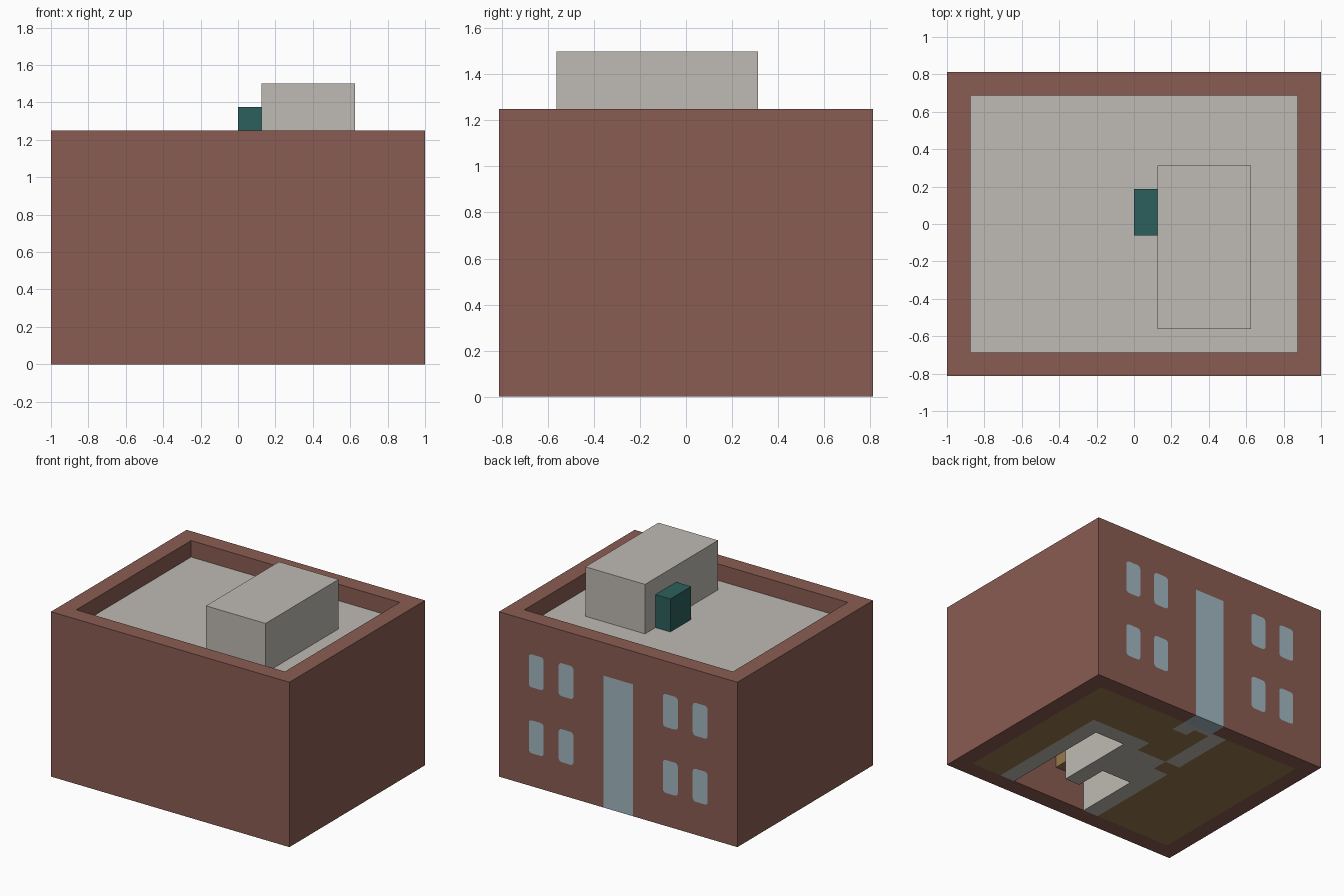
import bpy, bmesh, math

cube = bpy.data.objects.get("Cube")
if cube:
    bpy.data.objects.remove(cube, do_unlink=True)


def material(name, rgb):
    """Flat material from 8-bit display colour, converted to linear."""
    lin = []
    for v in rgb:
        c = v / 255
        lin.append(c / 12.92 if c <= 0.04045 else ((c + 0.055) / 1.055) ** 2.4)
    m = bpy.data.materials.new(name)
    m.use_nodes = True
    m.diffuse_color = (*lin, 1)
    m.node_tree.nodes["Principled BSDF"].inputs["Base Color"].default_value = (*lin, 1)
    return m


BRICK = material("brick red", (138, 92, 82))
STONE = material("pale stone", (191, 186, 179))
GLASS = material("pale blue glass", (162, 184, 193))
TEAL = material("dark teal", (44, 96, 92))
WOOD = material("brown wood", (152, 120, 78))


def prism(name, outline, y0, y1, mat):
    """Extrude an (x, z) outline along y."""
    bm = bmesh.new()
    face = bm.faces.new([bm.verts.new((x, y0, z)) for x, z in outline])
    ext = bmesh.ops.extrude_face_region(bm, geom=[face])["geom"]
    moved = [v for v in ext if isinstance(v, bmesh.types.BMVert)]
    bmesh.ops.translate(bm, verts=moved, vec=(0, y1 - y0, 0))
    bmesh.ops.recalc_face_normals(bm, faces=bm.faces)
    me = bpy.data.meshes.new(name)
    bm.to_mesh(me)
    bm.free()
    me.materials.append(mat)
    ob = bpy.data.objects.new(name, me)
    bpy.context.collection.objects.link(ob)
    return ob


def box(name, x, y, z, mat):
    outline = [(x[0], z[0]), (x[1], z[0]), (x[1], z[1]), (x[0], z[1])]
    return prism(name, outline, y[0], y[1], mat)


def rounded_pane(name, cx, cz, w, h, r, mat):
    """Glass pane with softened corners filling the back wall."""
    pts = []
    for i, (sx, sz) in enumerate([(1, 1), (-1, 1), (-1, -1), (1, -1)]):
        for k in range(4):
            t = math.pi / 2 * (i + k / 3)
            pts.append((cx + sx * (w / 2 - r) + r * math.cos(t),
                        cz + sz * (h / 2 - r) + r * math.sin(t)))
    return prism(name, pts, IY, HY, mat)


def cut(target, cutters):
    """Subtract the cutters and bake the result."""
    for c in cutters:
        mod = target.modifiers.new("cut", 'BOOLEAN')
        mod.operation = 'DIFFERENCE'
        mod.solver = 'EXACT'
        mod.object = c
    deps = bpy.context.evaluated_depsgraph_get()
    baked = bpy.data.meshes.new_from_object(target.evaluated_get(deps))
    target.modifiers.clear()
    target.data = baked


def helper(name, x, y, z):
    ob = box(name, x, y, z, STONE)
    ob.hide_render = True
    return ob


# Main dimensions: outer half sizes, inner half sizes, heights
T = 0.125
HX, HY = 1.0, 0.8125
IX, IY = HX - T, HY - T
WALL_TOP, ROOF_TOP = 1.25, 1.125
FLOOR_TOP = 0.0625

# Glass door and the two rows of windows in the back wall
panes = [box("door", (-T, T), (IY, HY), (0, 1), GLASS)]
for side, label in ((1, "left"), (-1, "right")):
    for cx, place in ((0.6875, "outer"), (0.4375, "inner")):
        for cz, row in ((0.375, "lower"), (0.875, "upper")):
            panes.append(rounded_pane(f"{row}_{place}_window_{label}",
                                      side * cx, cz, T, 2 * T, 0.025, GLASS))

# Brick shell with a parapet
walls = box("brick_walls", (-HX, HX), (-HY, HY), (0, WALL_TOP), BRICK)
hollow = helper("hollow_cutter", (-IX, IX), (-IY, IY), (-1, 2))
cut(walls, [hollow] + panes)
bpy.data.objects.remove(hollow, do_unlink=True)

# Roof deck, stair head and small cabinet beside it
box("roof_deck", (-IX, IX), (-IY, IY), (ROOF_TOP - 0.0625, ROOF_TOP), STONE)
box("stair_head", (0.125, 0.625), (-0.5625, 0.3125), (ROOF_TOP, 1.5), STONE)
box("roof_cabinet", (0, 0.125), (-0.0625, 0.1875), (ROOF_TOP, 1.375), TEAL)

# Stairwell walls and landings: x range, y range, top height
CEIL = ROOF_TOP - 0.0625
stone_parts = {
    "stair_outer_wall": ((0.5, 0.625), (-IY, 0.3125), CEIL),
    "stair_back_wall": ((0.125, 0.5), (0.1875, 0.3125), CEIL),
    "stair_middle_wall": ((0.125, 0.25), (-0.4375, 0.1875), CEIL),
    "stair_inner_wall": ((-0.25, -0.125), (-IY, 0.0625), CEIL),
    "stair_landing": ((-0.125, 0.125), (-0.1875, 0.1875), FLOOR_TOP),
    "hall_wall": ((-0.25, -0.125), (0.1875, IY), CEIL),
    "door_sill": ((-0.125, 0), (IY - 0.04, IY), FLOOR_TOP),
    "door_post": ((0, 0.125), (IY - T, IY), FLOOR_TOP),
}
stone = [box(n, x, y, (0, top), STONE) for n, (x, y, top) in stone_parts.items()]

# Wooden ground floor, opened for the stair walls and the U-shaped stair void
floor = box("ground_floor", (-IX, IX), (-IY, IY), (0, FLOOR_TOP), WOOD)
voids = [helper("stair_void_cutter", x, y, (-0.5, 0.5)) for x, y in (
    ((0.25, 0.5), (-0.8, 0.1875)),
    ((-0.125, 0.25), (-0.8, -0.4375)),
    ((-0.125, 0.125), (-0.5, -0.1875)))]
solids = [helper("stone_cutter", x, y, (-0.5, 0.5)) for x, y, top in stone_parts.values()]
cut(floor, voids + solids)
for c in voids + solids:
    bpy.data.objects.remove(c, do_unlink=True)

# Half landing above the stair void
box("half_landing", (-0.125, 0.125), (-IY, -0.4375), (0.25, 0.35), WOOD)
